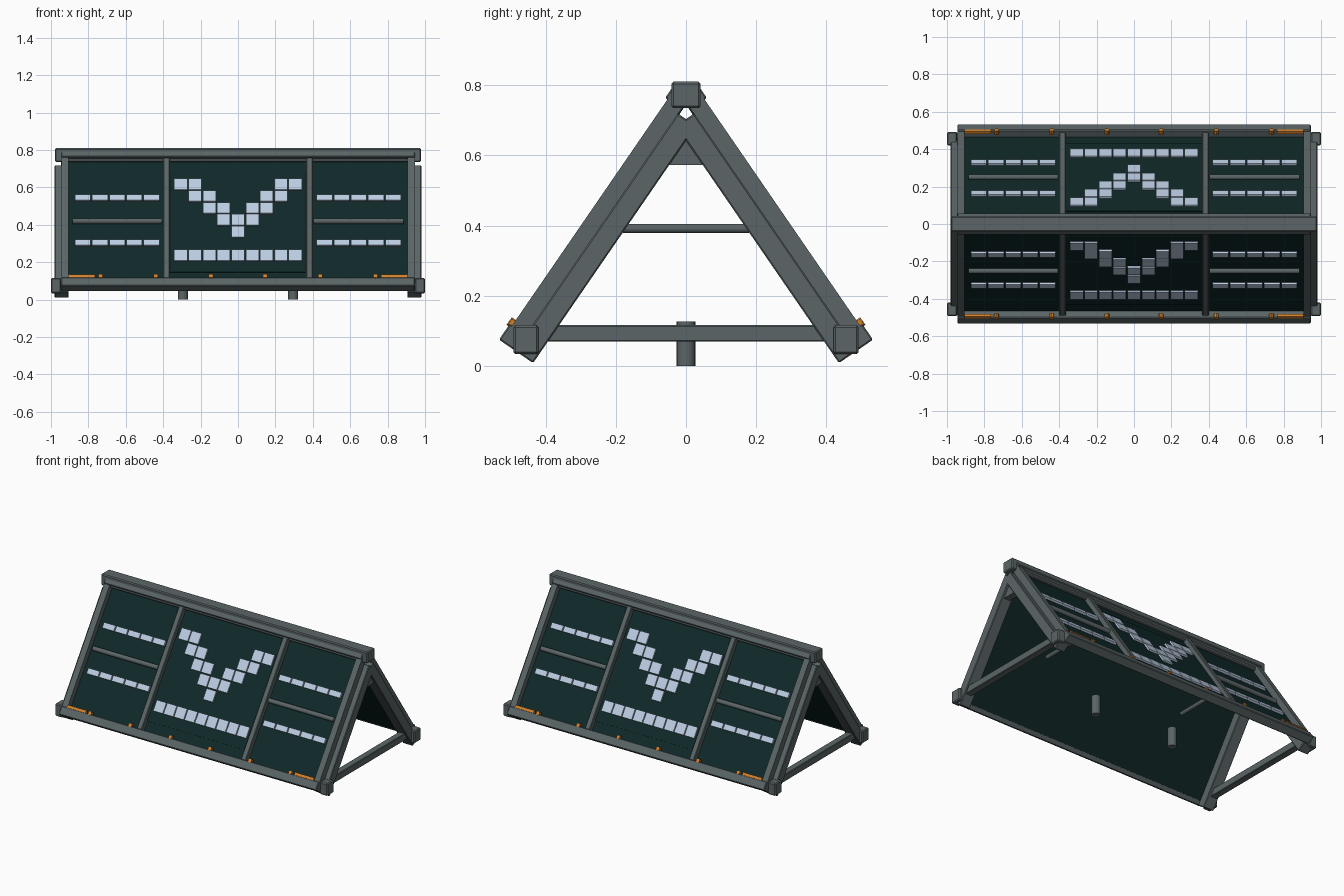
import bpy, bmesh, math
from mathutils import Matrix, Vector

if "Cube" in bpy.data.objects:
    bpy.data.objects.remove(bpy.data.objects["Cube"])

def material(name, rgb):
    m = bpy.data.materials.new(name)
    m.diffuse_color = (*rgb, 1)
    m.use_nodes = True
    m.node_tree.nodes["Principled BSDF"].inputs["Base Color"].default_value = m.diffuse_color
    return m

GREY = material("steel grey", (0.105, 0.13, 0.135))
GREEN = material("dark green", (0.005, 0.021, 0.021))
PALE = material("pale blue", (0.50, 0.61, 0.76))
ORANGE = material("orange", (0.65, 0.22, 0.025))

# Sloped face frame: x along the sign, s up the slope, d inward from the outer face
A = math.radians(55.5)
C, S = math.cos(A), math.sin(A)
SLOPE = Matrix(((1, 0, 0, 0), (0, C, S, -0.533), (0, S, -C, 0.075), (0, 0, 0, 1)))
FLAT = Matrix.Identity(4)
SIDES = (("front", SLOPE), ("back", Matrix.Rotation(math.pi, 4, 'Z') @ SLOPE))

def finish(name, bm, mat, bevel=0.0):
    bmesh.ops.recalc_face_normals(bm, faces=bm.faces)
    me = bpy.data.meshes.new(name)
    bm.to_mesh(me)
    bm.free()
    me.materials.append(mat)
    ob = bpy.data.objects.new(name, me)
    bpy.context.collection.objects.link(ob)
    if bevel:
        b = ob.modifiers.new("bevel", 'BEVEL')
        b.width, b.segments, b.limit_method = bevel, 1, 'ANGLE'
    return ob

def boxes(name, frame, items, mat, bevel=0.0):
    """Each item is x0, x1, then low and high along the other two axes."""
    bm = bmesh.new()
    for x0, x1, a0, a1, b0, b1 in items:
        size = Matrix.Diagonal((x1 - x0, a1 - a0, b1 - b0, 1))
        mid = Matrix.Translation(((x0 + x1) / 2, (a0 + a1) / 2, (b0 + b1) / 2))
        bmesh.ops.create_cube(bm, size=1, matrix=frame @ mid @ size)
    return finish(name, bm, mat, bevel)

def rods(name, frame, items, mat, sides=16):
    """Each item is start point, end point, radius."""
    bm = bmesh.new()
    for p, q, r in items:
        p, q = Vector(p), Vector(q)
        turn = (q - p).to_track_quat('Z', 'Y').to_matrix().to_4x4()
        bmesh.ops.create_cone(bm, cap_ends=True, segments=sides, radius1=r, radius2=r,
                              depth=(q - p).length,
                              matrix=frame @ Matrix.Translation((p + q) / 2) @ turn)
    ob = finish(name, bm, mat)
    for f in ob.data.polygons:
        f.use_smooth = len(f.vertices) == 4
    ob.data.set_sharp_from_angle(angle=math.radians(40))
    return ob

def mirror_x(items):
    return list(items) + [(-b, -a, *rest) for a, b, *rest in items]

def s_at(z):
    # slope distance of a given height on the tile surface
    return (z - 0.075 + C * 0.037) / S

for side, F in SIDES:
    # Frame rails, posts and legs
    boxes(side + "_bottom_rail", F, [(-0.945, 0.945, 0, 0.055, 0, 0.055)], GREY, 0.004)
    boxes(side + "_top_rail", F, [(-0.945, 0.945, 0.836, 0.875, 0, 0.052)], GREY, 0.004)
    boxes(side + "_end_posts", F, mirror_x([(0.905, 0.945, 0.05, 0.84, 0.008, 0.056)]), GREY)
    boxes(side + "_legs", F, mirror_x([(0.905, 0.98, 0, 0.82, 0.055, 0.118)]), GREY, 0.004)
    boxes(side + "_dividers", F, mirror_x([(0.364, 0.4, 0.045, 0.845, 0.014, 0.05)]), GREY, 0.004)

    # Display board with a raised middle plate
    boxes(side + "_board", F, [(-0.91, 0.91, 0.03, 0.845, 0.046, 0.06)], GREEN)
    boxes(side + "_middle_plate", F,
          [(-0.364, 0.364, s_at(0.15), s_at(0.68), 0.041, 0.047)], GREEN)

    # Bars across the outer bays
    s = s_at(0.42)
    rods(side + "_bay_bars", F, [((k * 0.405, s, 0.037), (k * 0.885, s, 0.037), 0.015)
                                 for k in (-1, 1)], GREY)

    # Thin tiles in the outer bays
    tiles = []
    for z in (0.305, 0.545):
        s = s_at(z)
        for i in range(5):
            x = 0.462 + 0.092 * i
            tiles.append((x - 0.042, x + 0.042, s - 0.018, s + 0.018, 0.032, 0.047))
    boxes(side + "_bay_tiles", F, mirror_x(tiles), PALE)

    # Square tiles: a straight row and a chevron
    cells = [(i, 0.235) for i in range(-4, 5)]
    for row in range(5):
        cols = {4 - row, 3 - row} if row < 4 else {0}
        for c in cols | {-c for c in cols}:
            cells.append((c, 0.615 - 0.0637 * row))
    boxes(side + "_chevron_tiles", F,
          [(c * 0.0765 - 0.035, c * 0.0765 + 0.035, s_at(z) - 0.035, s_at(z) + 0.035,
            0.03, 0.045) for c, z in cells], PALE)

    # Lamps and light strips on the bottom rail
    rods(side + "_lamps", F, [((k * x, 0.06, -0.006), (k * x, 0.06, 0.02), 0.013)
                              for x in (0.145, 0.44, 0.735) for k in (-1, 1)], ORANGE, 8)
    boxes(side + "_light_strips", F,
          mirror_x([(0.765, 0.905, 0.052, 0.07, -0.003, 0.014)]), ORANGE)

# Ridge beam
boxes("ridge_beam", FLAT, [(-0.978, 0.978, -0.042, 0.042, 0.735, 0.81)], GREY, 0.006)

# Corner blocks and floor crossbars
boxes("corner_blocks", FLAT, mirror_x([(0.945, 1.0, y - 0.036, y + 0.036, 0.034, 0.116)
                                       for y in (-0.456, 0.456)]), GREY, 0.006)
boxes("floor_crossbars", FLAT, mirror_x([(0.925, 0.97, -0.43, 0.43, 0.07, 0.116)]), GREY, 0.003)

# Gussets under the ridge
bm = bmesh.new()
for k in (-1, 1):
    face = bm.faces.new([bm.verts.new((k * 0.92, y, z)) for y, z in
                         ((-0.05, 0.572), (0.05, 0.572), (0.008, 0.66), (-0.008, 0.66))])
    ext = bmesh.ops.extrude_face_region(bm, geom=[face])["geom"]
    bmesh.ops.translate(bm, vec=(k * 0.045, 0, 0),
                        verts=[v for v in ext if isinstance(v, bmesh.types.BMVert)])
finish("ridge_gussets", bm, GREY)

# Inner tie rods and ground stakes
rods("tie_rods", FLAT, [((k * 0.52, -0.18, 0.392), (k * 0.52, 0.18, 0.392), 0.013)
                        for k in (-1, 1)], GREY)
rods("ground_stakes", FLAT, [((k * 0.295, 0, 0), (k * 0.295, 0, 0.126), 0.027)
                             for k in (-1, 1)], GREY)
